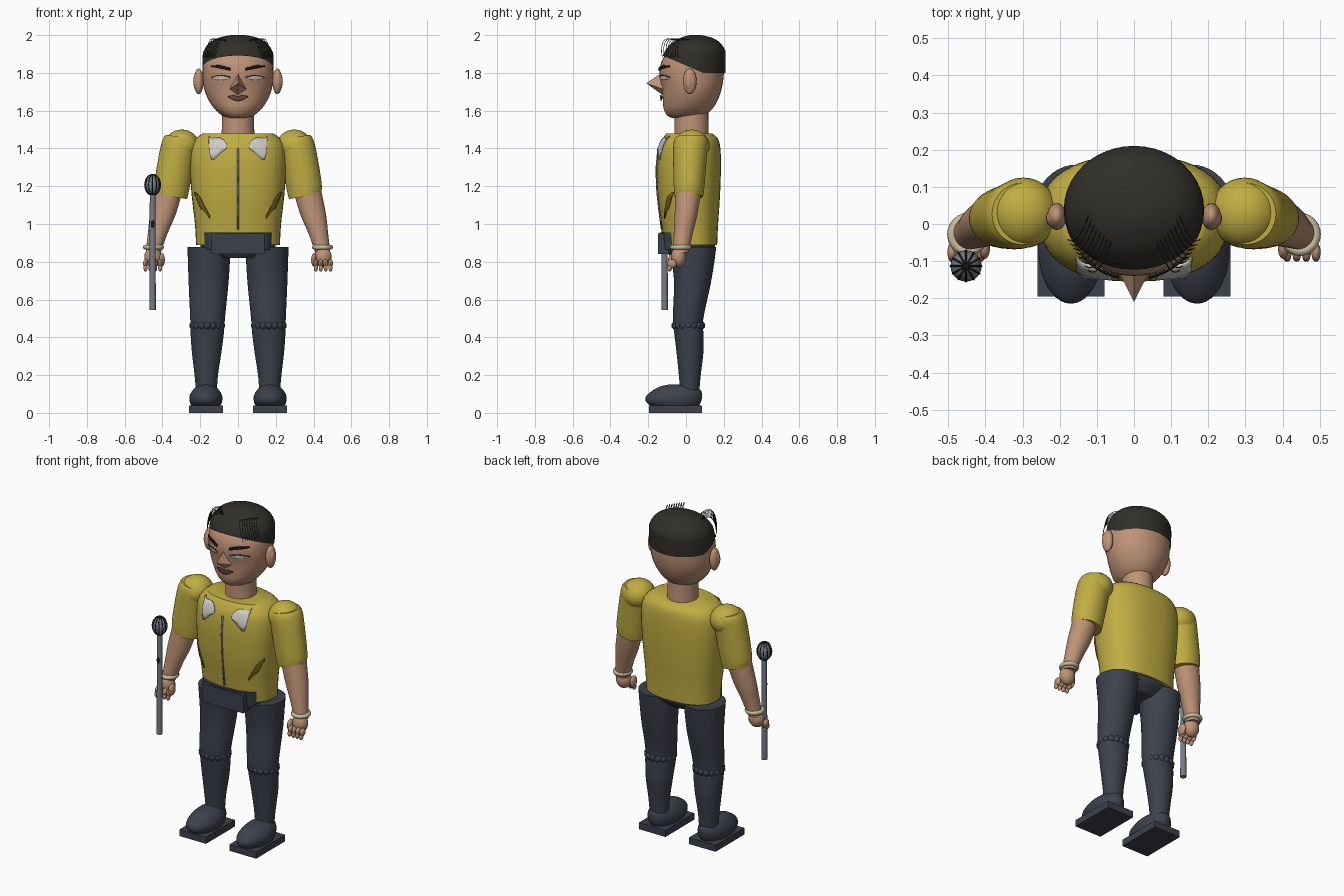
import bpy, bmesh, math
from mathutils import Matrix, Vector

if "Cube" in bpy.data.objects:
    bpy.data.objects.remove(bpy.data.objects["Cube"])


def mat(name, r, g, b):
    m = bpy.data.materials.new(name)
    m.diffuse_color = (r, g, b, 1)
    m.use_nodes = True
    m.node_tree.nodes["Principled BSDF"].inputs["Base Color"].default_value = m.diffuse_color
    return m


SKIN = mat("skin", .52, .29, .18)
SHIRT = mat("mustard", .53, .42, .055)
NAVY = mat("dark_slate", .045, .053, .073)
HAIR = mat("hair_black", .03, .028, .022)
WHITE = mat("off_white", .62, .6, .56)
STEEL = mat("steel", .18, .2, .24)
BONE = mat("bone", .55, .52, .34)
BLACK = mat("black", .01, .01, .011)
LIP = mat("lip_brown", .13, .06, .045)
OLIVE = mat("olive", .16, .12, .015)


def finish(name, bm, m, angle=40):
    bmesh.ops.recalc_face_normals(bm, faces=bm.faces)
    me = bpy.data.meshes.new(name)
    bm.to_mesh(me)
    bm.free()
    for p in me.polygons:
        p.use_smooth = True
    me.set_sharp_from_angle(angle=math.radians(angle))
    me.materials.append(m)
    ob = bpy.data.objects.new(name, me)
    bpy.context.collection.objects.link(ob)
    return ob


def smooth_rings(rings, steps=4):
    out = []
    for i in range(len(rings) - 1):
        p = [rings[max(0, min(len(rings) - 1, i + k))] for k in (-1, 0, 1, 2)]
        for s in range(steps):
            t = s / steps
            out.append([.5 * (2 * b + (c - a) * t + (2 * a - 5 * b + 4 * c - d) * t * t
                              + (3 * b - a - 3 * c + d) * t ** 3) for a, b, c, d in zip(*p)])
    return out + [list(rings[-1])]


def loft_bm(rings, n=2, tilt=0, seg=40):
    """Stack superellipse rings given as (z, cx, rx, y_front, y_back)."""
    bm, loops = bmesh.new(), []
    for z, cx, rx, yf, yb in smooth_rings(rings):
        loop = []
        for k in range(seg):
            a = 2 * math.pi * k / seg
            c, s = math.cos(a), math.sin(a)
            x = rx * math.copysign(abs(c) ** (2 / n), c)
            y = (yb - yf) / 2 * math.copysign(abs(s) ** (2 / n), s)
            loop.append(bm.verts.new((cx + x, (yf + yb) / 2 + y, z + tilt * x)))
        loops.append(loop)
    for a, b in zip(loops, loops[1:]):
        for k in range(seg):
            bm.faces.new((a[k], a[(k + 1) % seg], b[(k + 1) % seg], b[k]))
    bm.faces.new(loops[0])
    bm.faces.new(loops[-1])
    return bm


def loft(name, rings, m, **kw):
    return finish(name, loft_bm(rings, **kw), m)


def front_y(rings, n, x, z):
    """Front surface depth of a loft centred on x = 0."""
    for a, b in zip(rings, rings[1:]):
        if a[0] <= z <= b[0]:
            t = (z - a[0]) / (b[0] - a[0])
            _, _, rx, yf, yb = [p + (q - p) * t for p, q in zip(a, b)]
            k = (1 - min(1, abs(x) / rx) ** n) ** (1 / n)
            return (yf + yb) / 2 - (yb - yf) / 2 * k


def plate(name, cols, rings, n, m, lift=.004):
    """Thin strip of (x, z_low, z_high) columns laid on a loft's front."""
    bm = bmesh.new()
    fine = smooth_rings(cols, 3) if len(cols) > 2 else cols
    v = [[bm.verts.new((x, front_y(rings, n, x, lo + (hi - lo) * t / 4) - lift,
                        lo + (hi - lo) * t / 4)) for t in range(5)] for x, lo, hi in fine]
    for a, b in zip(v, v[1:]):
        for t in range(4):
            bm.faces.new((a[t], b[t], b[t + 1], a[t + 1]))
    ob = finish(name, bm, m)
    mod = ob.modifiers.new("thickness", 'SOLIDIFY')
    mod.thickness, mod.offset = .006, 0
    return ob


def ball(name, loc, r, m, seg=24):
    bm = bmesh.new()
    bmesh.ops.create_uvsphere(bm, u_segments=seg, v_segments=seg // 2, radius=1,
                              matrix=Matrix.Translation(loc) @ Matrix.Diagonal((*r, 1)))
    return finish(name, bm, m)


def box(name, lo, hi, m):
    bm = bmesh.new()
    bmesh.ops.create_cube(bm, size=1)
    for v in bm.verts:
        v.co = [a + (b - a) * (c + .5) for a, b, c in zip(lo, hi, v.co)]
    return finish(name, bm, m)


def wire(name, pts, r, m, cyclic=False):
    cu = bpy.data.curves.new(name, 'CURVE')
    cu.dimensions, cu.bevel_depth, cu.bevel_resolution = '3D', r, 2
    cu.use_fill_caps = True
    sp = cu.splines.new('POLY')
    sp.points.add(len(pts) - 1)
    for p, co in zip(sp.points, pts):
        p.co = (*co, 1)
    sp.use_cyclic_u = cyclic
    cu.materials.append(m)
    ob = bpy.data.objects.new(name, cu)
    bpy.context.collection.objects.link(ob)


# Head, neck and hair
head = [(1.56, 0, .045, -.07, .06), (1.575, 0, .085, -.10, .10), (1.61, 0, .125, -.118, .14),
        (1.66, 0, .158, -.123, .17), (1.72, 0, .18, -.128, .19), (1.79, 0, .187, -.14, .2),
        (1.86, 0, .182, -.13, .2), (1.92, 0, .155, -.09, .18), (1.96, 0, .1, -.04, .13)]
loft("head", head, SKIN)
loft("neck", [(1.45, 0, .088, -.06, .12), (1.53, 0, .085, -.06, .118),
              (1.62, 0, .085, -.06, .118)], SKIN)
hair = loft_bm([(1.79, 0, .189, -.137, .208), (1.88, 0, .188, -.126, .21),
                (1.92, 0, .18, -.108, .207), (1.96, 0, .15, -.072, .18),
                (1.985, 0, .105, -.03, .14), (1.998, 0, .05, .01, .09), (2, 0, .01, .04, .06)])
for co, no in (((0, .09, 1.80), (0, .43, 1)), ((0, 0, 1.80), (0, 0, 1))):
    bmesh.ops.bisect_plane(hair, geom=hair.verts[:] + hair.edges[:] + hair.faces[:],
                           plane_co=co, plane_no=no, clear_inner=True)
finish("hair", hair, HAIR, 60)

# Nose and mouth
bm = bmesh.new()
tip, top, low, left, right = [bm.verts.new(c) for c in (
    (0, -.21, 1.745), (0, -.13, 1.80), (0, -.12, 1.68), (-.05, -.11, 1.71), (.05, -.11, 1.71))]
for f in ((tip, top, left), (tip, right, top), (tip, left, low), (tip, low, right)):
    bm.faces.new(f)
finish("nose", bm, SKIN)
plate("mouth", [(-.052, 1.672, 1.677), (-.025, 1.657, 1.682), (0, 1.652, 1.677),
                (.025, 1.657, 1.682), (.052, 1.672, 1.677)], head, 2, LIP, .01)

# Torso
torso = [(.89, 0, .222, -.115, .165), (1.0, 0, .228, -.13, .17), (1.15, 0, .245, -.15, .18),
         (1.3, 0, .255, -.155, .185), (1.4, 0, .25, -.145, .182), (1.45, 0, .225, -.125, .17),
         (1.478, 0, .19, -.105, .14)]
loft("shirt", torso, SHIRT, n=2.4)
plate("zip", [(-.004, .97, 1.4), (.004, .97, 1.4)], torso, 2.4, STEEL)
loft("belt", [(.865, 0, .185, -.135, .14), (.955, 0, .193, -.14, .15)], NAVY, n=3)
loft("pelvis", [(.82, 0, .1, -.08, .1), (.87, 0, .19, -.11, .15), (.92, 0, .2, -.11, .155)], NAVY)
box("buckle", (-.14, -.148, .84), (.14, -.09, .95), NAVY)

for s in (-1, 1):
    side = "left" if s > 0 else "right"

    def X(rings):
        return [(r[0], r[1] * s, *r[2:]) for r in rings]

    # Face details
    ball(side + "_ear", (s * .208, .02, 1.755), (.026, .036, .068), SKIN)
    ball(side + "_inner_ear", (s * .222, .015, 1.755), (.015, .022, .045), SKIN, 16)
    plate(side + "_brow", [(s * .04, 1.812, 1.826), (s * .09, 1.822, 1.84),
                           (s * .14, 1.832, 1.838)], head, 2, BLACK, .012)
    plate(side + "_eye", [(s * .045, 1.77, 1.774), (s * .09, 1.762, 1.785),
                          (s * .135, 1.77, 1.774)], head, 2, WHITE)
    plate(side + "_eyelid", [(s * .04, 1.775, 1.779), (s * .09, 1.786, 1.79),
                             (s * .14, 1.775, 1.779)], head, 2, LIP, .005)
    for i in range(8):
        x, y = .11 + .008 * i, -.075 + .012 * i
        arc = [(s * (x + .012 * t - .05 * (1 - t)), y + .03 - .085 * math.sin(t * 1.9),
                1.965 + .03 * math.sin(t * 3.1) - .085 * t * t)
               for t in [k / 8 for k in range(9)]]
        wire(side + "_hair_strand", arc, .0016, HAIR)

    # Collar and pocket trim
    plate(side + "_collar", [(s * .06, 1.40, 1.425), (s * .09, 1.378, 1.455),
                             (s * .14, 1.34, 1.455), (s * .155, 1.45, 1.465)], torso, 2.4, WHITE, .006)
    plate(side + "_pocket_seam", [(s * .15, 1.03, 1.045), (s * .18, 1.07, 1.10),
                                  (s * .2, 1.09, 1.14), (s * .228, 1.16, 1.17)], torso, 2.4, OLIVE)

    # Arm
    ball(side + "_shoulder", (s * .298, .03, 1.415), (.093, .095, .085), SHIRT, 32)
    loft(side + "_sleeve", X([(1.145, .355, .085, -.06, .09), (1.2, .35, .093, -.065, .098),
                              (1.35, .325, .094, -.068, .11), (1.43, .308, .092, -.066, .118),
                              (1.46, .302, .08, -.055, .11)]), SHIRT, tilt=.15 * s)
    loft(side + "_forearm", X([(.85, .449, .04, -.07, .014), (.95, .425, .052, -.065, .036),
                               (1.05, .398, .068, -.06, .06), (1.17, .368, .074, -.055, .08)]), SKIN)
    wire(side + "_bracelet", [(s * .447 + .043 * math.cos(a), -.028 + .045 * math.sin(a), .877)
                              for a in [k * math.pi / 12 for k in range(24)]], .013, BONE, True)
    ball(side + "_palm", (s * .45, -.04, .825), (.046, .04, .055), SKIN)
    for i in range(4):
        x = s * (.412 + .026 * i)
        ball(side + "_finger", (x, -.075, .79), (.013, .026, .024), SKIN, 14)
        ball(side + "_fingertip", (x, -.088, .768), (.011, .014, .02), SKIN, 14)
    ball(side + "_thumb", (s * .402, -.065, .81), (.015, .03, .036), SKIN, 14)

    # Leg with knee cuff, shoe and sole
    leg = [(.11, .167, .055, -.03, .07), (.2, .168, .062, -.038, .078), (.32, .166, .078, -.05, .092),
           (.42, .163, .088, -.062, .092), (.5, .161, .092, -.07, .092), (.68, .156, .105, -.063, .13),
           (.8, .154, .111, -.075, .15), (.878, .153, .115, -.085, .16)]
    loft(side + "_leg", X(leg), NAVY)
    for k in range(16):
        a = k * math.pi / 8
        ball(side + "_knee_cuff", (s * .163 + .075 * math.cos(a), .012 + .07 * math.sin(a), .463),
             (.02, .02, .022), NAVY, 12)
    loft(side + "_shoe", [(.04, s * .17, .078, -.19, .07), (.06, s * .17, .086, -.212, .08),
                          (.09, s * .17, .086, -.21, .085), (.12, s * .17, .07, -.175, .078),
                          (.14, s * .17, .048, -.135, .04), (.15, s * .17, .015, -.09, -.03)], NAVY)
    box(side + "_sole", (s * .17 - .09, -.195, 0), (s * .17 + .09, .085, .04), NAVY)

# Hand-held rod with caged head
cx, cy = -.452, -.113
loft("rod", [(.545, cx, .017, cy - .017, cy + .017), (1.18, cx, .015, cy - .015, cy + .015)],
     STEEL, seg=20)
ball("rod_head", (cx, cy, 1.207), (.042, .042, .056), STEEL)
for k in range(6):
    a = k * math.pi / 6
    wire("cage_rib", [(cx + .042 * math.cos(t) * math.cos(a), cy + .042 * math.cos(t) * math.sin(a),
                       1.207 + .056 * math.sin(t)) for t in [j * math.pi / 12 for j in range(24)]],
         .0025, BLACK, True)
ball("rod_button", (cx, cy - .013, 1.0), (.01, .008, .02), BLACK, 12)
